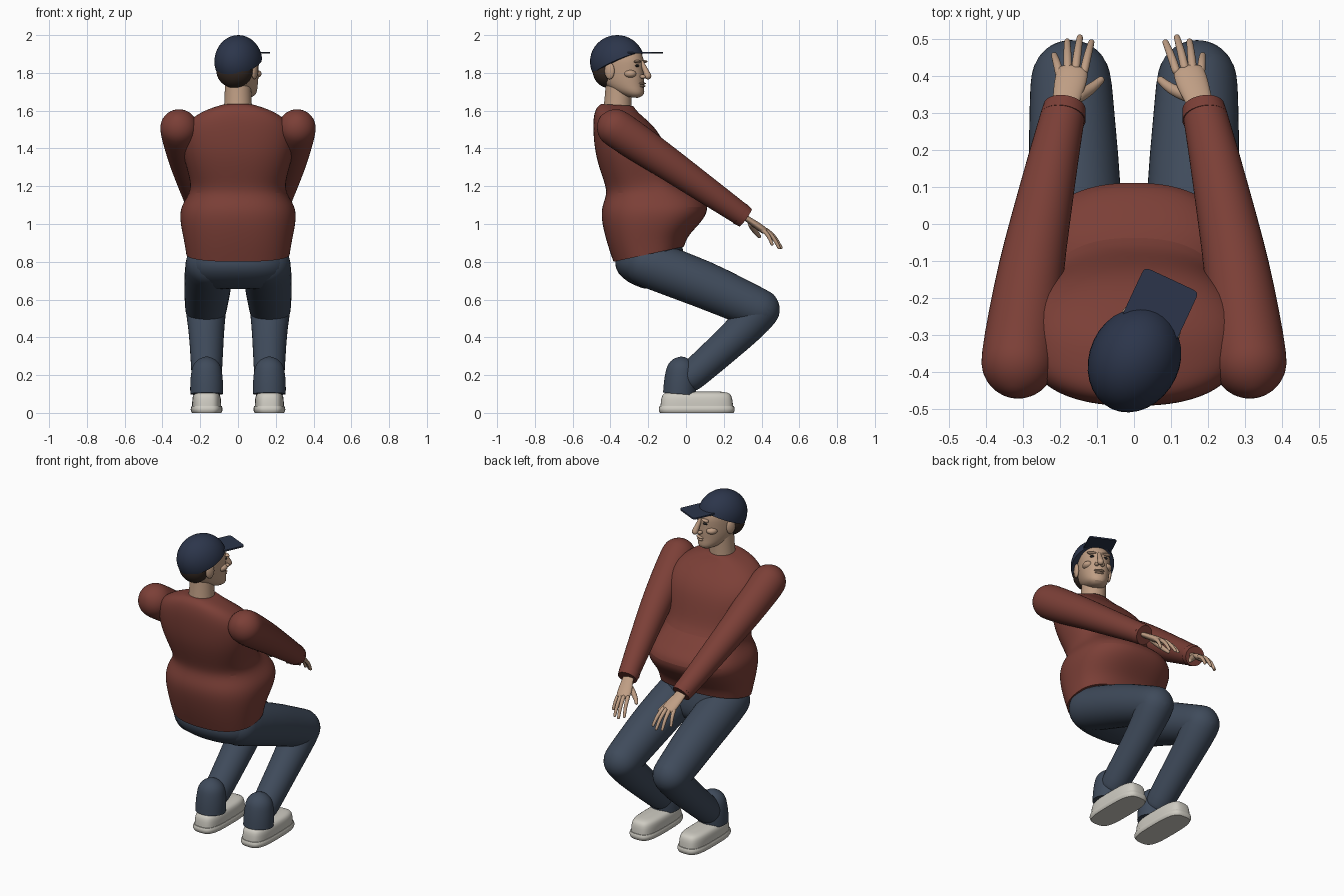
import bpy, bmesh
from math import sin, cos, pi, radians
from mathutils import Vector as V, Matrix

if "Cube" in bpy.data.objects:
    bpy.data.objects.remove(bpy.data.objects["Cube"])


def material(name, rgb):
    m = bpy.data.materials.new(name)
    m.diffuse_color = (*rgb, 1)
    m.use_nodes = True
    m.node_tree.nodes["Principled BSDF"].inputs["Base Color"].default_value = m.diffuse_color
    return m


RED = material("sweater_red", (.2, .05, .038))
BLUE = material("denim", (.05, .07, .105))
SKIN = material("skin", (.52, .34, .23))
WHITE = material("shoe_white", (.62, .6, .54))
NAVY = material("cap_navy", (.025, .036, .07))
HAIR = material("hair_brown", (.035, .022, .016))
DARK = material("eye_dark", (.02, .02, .02))


def finish(name, bm, mat, levels=0, matrix=None):
    bmesh.ops.recalc_face_normals(bm, faces=bm.faces)
    me = bpy.data.meshes.new(name)
    bm.to_mesh(me)
    bm.free()
    if matrix:
        me.transform(matrix)
    ob = bpy.data.objects.new(name, me)
    bpy.context.collection.objects.link(ob)
    me.materials.append(mat)
    if levels:
        mod = ob.modifiers.new("smooth", 'SUBSURF')
        mod.levels = mod.render_levels = levels
    bpy.ops.object.select_all(action='DESELECT')
    bpy.context.view_layer.objects.active = ob
    ob.select_set(True)
    bpy.ops.object.shade_smooth_by_angle(angle=radians(50))
    return ob


def loft(name, rings, mat, n=24, e=2.0, levels=1, matrix=None):
    """rings: (centre, half axis u, half axis v), joined and capped with crisp ends"""
    bm = bmesh.new()
    crease = bm.edges.layers.float.new("crease_edge")
    p = lambda t: abs(t) ** (2 / e) * (1 if t > 0 else -1)
    loops = [[bm.verts.new(c + u * p(cos(2 * pi * i / n)) + w * p(sin(2 * pi * i / n)))
              for i in range(n)] for c, u, w in rings]
    for a, b in zip(loops, loops[1:]):
        for i in range(n):
            j = (i + 1) % n
            bm.faces.new((a[i], a[j], b[j], b[i]))
    for l in (loops[0], loops[-1]):
        for ed in bm.faces.new(l).edges:
            ed[crease] = 1.0
    return finish(name, bm, mat, levels, matrix)


def sections(name, rows, mat, x=0, **kw):
    """rows: (y back, z back, y front, z front, half width)"""
    rings = []
    for yb, zb, yf, zf, w in rows:
        b, f = V((x, yb, zb)), V((x, yf, zf))
        rings.append(((b + f) / 2, V((w, 0, 0)), (f - b) / 2))
    return loft(name, rings, mat, **kw)


def tube(name, pts, mat, dome=(True, True), flat=1.0, n=20, levels=1, matrix=None):
    """pts: (x, y, z, radius); ends optionally domed"""
    P = [V(q[:3]) for q in pts]
    R = [q[3] for q in pts]
    rings = []
    for i, (c, r) in enumerate(zip(P, R)):
        t = (P[min(i + 1, len(P) - 1)] - P[max(i - 1, 0)]).normalized()
        u = (V((1, 0, 0)) - t * t.x).normalized()
        w = t.cross(u) * flat
        ring = lambda a, s: (c + t * s * r * flat * sin(a), u * r * cos(a), w * r * cos(a))
        steps = [radians(a) for a in (22, 44, 66, 84)]
        if i == 0 and dome[0]:
            rings += [ring(a, -1) for a in reversed(steps)]
        rings.append(ring(0, 0))
        if i == len(P) - 1 and dome[1]:
            rings += [ring(a, 1) for a in steps]
    return loft(name, rings, mat, n=n, levels=levels, matrix=matrix)


def ellipsoid(name, c, half, mat, matrix=None, cut=None):
    bm = bmesh.new()
    bmesh.ops.create_uvsphere(bm, u_segments=32, v_segments=20, radius=1)
    bmesh.ops.transform(bm, matrix=Matrix.Translation(c) @ Matrix.Diagonal((*half, 1)), verts=bm.verts)
    if cut:
        bmesh.ops.bisect_plane(bm, geom=bm.verts[:] + bm.edges[:] + bm.faces[:],
                               plane_co=cut[0], plane_no=cut[1], clear_inner=True)
        bmesh.ops.holes_fill(bm, edges=[e for e in bm.edges if e.is_boundary])
    return finish(name, bm, mat, matrix=matrix)


# sweater body
sections("sweater_body", [
    (-.385, .80, -.01, .88, .275), (-.42, .90, .01, .94, .288), (-.452, 1.03, .085, 1.01, .31),
    (-.445, 1.10, .13, 1.09, .305), (-.415, 1.165, .07, 1.16, .255), (-.44, 1.24, -.05, 1.21, .25),
    (-.48, 1.36, -.088, 1.34, .29), (-.492, 1.48, -.12, 1.45, .305), (-.492, 1.56, -.18, 1.53, .27),
    (-.478, 1.615, -.25, 1.585, .18), (-.45, 1.635, -.28, 1.625, .085)], RED, e=2.4, n=32, levels=2)

# trouser seat
sections("trouser_seat", [
    (-.365, .84, -.02, .89, .26), (-.382, .79, 0, .80, .272), (-.365, .74, 0, .74, .265),
    (-.31, .69, -.02, .69, .23), (-.23, .66, -.1, .655, .13)], BLUE, e=2.3)

for s, side in ((1, "right"), (-1, "left")):
    # legs
    tube(side + "_thigh", [(s * .152, -.2, .79, .13), (s * .16, .1, .68, .128),
                           (s * .167, .28, .595, .117), (s * .17, .385, .55, .112)], BLUE)
    tube(side + "_shin", [(s * .17, .39, .545, .11), (s * .168, .33, .465, .098),
                          (s * .166, .2, .345, .089), (s * .166, .03, .195, .082)], BLUE)
    tube(side + "_ankle", [(s * .166, -.035, .1, .088), (s * .166, -.03, .16, .089),
                           (s * .166, -.026, .215, .083)], BLUE, dome=(False, True))
    # shoes
    for part, rows in (("sole", ((0, .078, .195), (.012, .085, .202), (.025, .085, .202),
                                 (.036, .08, .197))),
                       ("upper", ((.03, .077, .193), (.07, .077, .19), (.095, .072, .183),
                                  (.108, .058, .168), (.112, .03, .13)))):
        loft(side + "_shoe_" + part, [(V((s * .166, .057, z)), V((w, 0, 0)), V((0, l, 0)))
                                      for z, w, l in rows], WHITE, e=3.4, n=32)
    # sleeves
    tube(side + "_sleeve", [(s * .312, -.37, 1.507, .104), (s * .295, -.25, 1.425, .1),
                            (s * .278, -.12, 1.338, .09), (s * .254, 0, 1.254, .082),
                            (s * .215, .19, 1.122, .068), (s * .19, .30, 1.045, .06)],
         RED, dome=(True, False))
    tube(side + "_cuff", [(s * .192, .285, 1.055, .063), (s * .187, .315, 1.034, .058)],
         RED, dome=(False, False))
    # hands
    k = 0 if s > 0 else .03
    tube(side + "_palm", [(s * .187, .29, 1.05, .034), (s * (.175 + k * .3), .335, 1.02, .036),
                          (s * (.157 + k * .5), .38, .99, .045),
                          (s * (.148 + k * .6), .41, .968, .043)], SKIN, flat=.45)
    for f, bx, by, tx, ty, tz in (("index", .113, .415, .085, .49, .885), ("middle", .136, .425, .116, .503, .875),
                                  ("ring", .158, .42, .15, .492, .875), ("little", .18, .405, .185, .455, .895)):
        b, t = V((s * (bx + k * .7), by, .968)), V((s * (tx + k), ty, tz))
        m = (b + t) / 2 + V((0, .005, .014))
        tube(f"{side}_{f}_finger", [(*b, .0125), (*m, .0115), (*t, .009)], SKIN, n=10)
    tube(side + "_thumb", [(s * .15, .345, 1.0, .02), (s * (.1 + k * .6), .362, .965, .016),
                           (s * (.072 + k * .6), .388, .935, .011)], SKIN, n=10)

# neck
tube("neck", [(0, -.365, 1.56, .08), (0, -.36, 1.65, .072), (0, -.355, 1.76, .07)],
     SKIN, dome=(False, False))

# head parts, modelled facing +y and then turned to the side
H = Matrix.Translation((.004, -.36, 0)) @ Matrix.Rotation(radians(-25), 4, 'Z')
sections("head", [
    (.06, 1.674, .115, 1.668, .026), (.02, 1.688, .145, 1.68, .05), (-.04, 1.715, .15, 1.70, .068),
    (-.09, 1.75, .143, 1.735, .08), (-.12, 1.79, .148, 1.775, .087), (-.13, 1.84, .142, 1.83, .091),
    (-.125, 1.89, .148, 1.865, .093), (-.11, 1.94, .12, 1.93, .08), (-.05, 1.97, .06, 1.97, .04)],
    SKIN, matrix=H, e=2.2)
tube("nose", [(0, .14, 1.855, .011), (0, .16, 1.815, .015), (0, .174, 1.785, .02)], SKIN, n=12, matrix=H)
ellipsoid("upper_lip", (0, .14, 1.744), (.03, .018, .007), SKIN, H)
ellipsoid("lower_lip", (0, .139, 1.73), (.026, .018, .007), SKIN, H)
for s, side in ((1, "right"), (-1, "left")):
    ellipsoid(side + "_nostril", (s * .017, .152, 1.78), (.012, .016, .011), SKIN, H)
    ellipsoid(side + "_ear", (s * .095, -.005, 1.81), (.014, .028, .044), SKIN, H)
    ellipsoid(side + "_cheek", (s * .055, .095, 1.795), (.03, .035, .022), SKIN, H)
    ellipsoid(side + "_eye", (s * .037, .129, 1.838), (.015, .011, .007), DARK, H)
    ellipsoid(side + "_brow", (s * .04, .132, 1.86), (.03, .016, .008), SKIN, H)
ellipsoid("hair", (0, -.052, 1.815), (.1, .085, .095), HAIR, H)

# cap
ellipsoid("cap_dome", (0, -.005, 1.86), (.122, .148, .14), NAVY, H,
          cut=((0, 0, 1.848), (0, -.41, .91)))
loft("cap_brim", [(V((0, .157, z)), V((.081, 0, 0)), V((0, .075, 0))) for z in (1.902, 1.911)],
     NAVY, e=12, n=32, levels=0, matrix=H)
